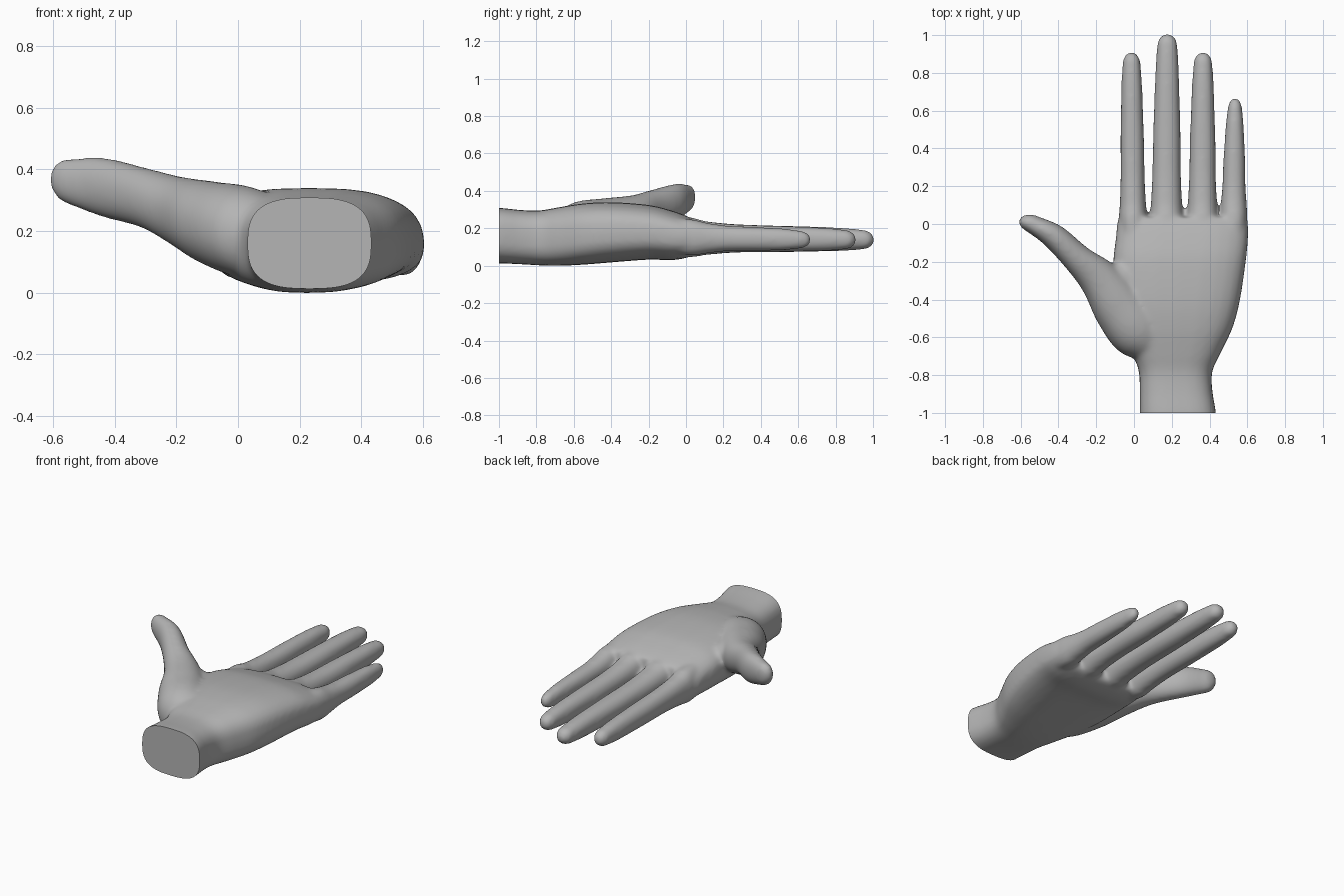
import bpy, bmesh, math
from mathutils import Vector

if "Cube" in bpy.data.objects:
    bpy.data.objects.remove(bpy.data.objects["Cube"])


def catmull(p, t):
    # smooth interpolation through section rows
    i = min(int(t), len(p) - 2)
    f = t - i
    a, b, c, d = p[max(i - 1, 0)], p[i], p[i + 1], p[min(i + 2, len(p) - 1)]
    return [0.5 * (2 * q + (r - o) * f + (2 * o - 5 * q + 4 * r - s) * f * f
                   + (3 * q - o - 3 * r + s) * f ** 3) for o, q, r, s in zip(a, b, c, d)]


def loft(bm, rows, power=2.4, side=(1, 0, 0), tip=0.0, steps=5, n=28):
    # rows: centre x, y, z, half width, half height; tip = length of rounded end
    side = Vector(side).normalized()
    secs = [catmull(rows, i / steps) for i in range((len(rows) - 1) * steps + 1)]
    if tip:
        x, y, z, w, h = secs[-1]
        d = (Vector(rows[-1][:3]) - Vector(rows[-2][:3])).normalized() * tip
        for k in range(1, 8):
            a = k / 8 * math.pi / 2
            c = Vector((x, y, z)) + d * math.sin(a)
            secs.append([*c, w * math.cos(a), h * math.cos(a)])
    rings = []
    for x, y, z, w, h in secs:
        ring = []
        for k in range(n):
            a = 2 * math.pi * k / n
            u, v = [math.copysign(abs(q) ** (2 / power), q) for q in (math.cos(a), math.sin(a))]
            ring.append(bm.verts.new(Vector((x, y, z)) + side * u * w + Vector((0, 0, v * h))))
        rings.append(ring)
    for r, s in zip(rings, rings[1:]):
        for k in range(n):
            bm.faces.new((r[k], r[(k + 1) % n], s[(k + 1) % n], s[k]))
    bm.faces.new(rings[0][::-1])
    bm.faces.new(rings[-1])


bm = bmesh.new()

# wrist and palm: y, left, right, bottom, top
palm = [(-1.10, .03, .438, .015, .312), (-1.0, .03, .434, .015, .312), (-.88, .03, .415, .01, .30),
        (-.78, .025, .415, .004, .298), (-.68, -.01, .46, .002, .315), (-.55, -.06, .522, .008, .335),
        (-.4, -.10, .562, .02, .342), (-.2, -.11, .592, .035, .327), (-.08, -.097, .604, .032, .298),
        (0, -.09, .604, .044, .27), (.035, -.08, .592, .06, .252)]
loft(bm, palm and [((a + b) / 2, y, (c + d) / 2, (b - a) / 2, (d - c) / 2) for y, a, b, c, d in palm], 2.9)

# fingers: root x, tip x, root half width, tip half width, tip y
for x0, x1, w0, w1, end in ((-.006, -.013, .077, .048, .912), (.172, .176, .092, .054, 1.008),
                            (.362, .365, .086, .050, .912), (.528, .534, .076, .039, .67)):
    small = .92 if end < .8 else 1
    last = end - .065
    rows = [(x0, -.2, .17, w0 * .6, .07), (x0, -.08, .163, w0 * .8, .1 * small),
            (x0, .03, .154, w0 * .95, .106 * small), (x0, .11, .15, w0 * .9, .09 * small)]
    for f, hh in ((.2, .076), (.45, .071), (.6, .069), (.85, .063), (1, .053)):
        k = .11 + f * (last - .11)
        w = w0 * .88 + (w1 - w0 * .88) * f + (.004 if .4 < f < .9 else 0)
        rows.append((x0 + (x1 - x0) * f, k, .15 - .008 * f, w, hh * small))
    loft(bm, rows, 2.2, tip=.065)

# thumb with its muscle at the base
loft(bm, [(.2, -.7, .165, .06, .08), (.045, -.585, .195, .148, .145), (-.08, -.435, .226, .145, .137),
          (-.19, -.285, .266, .108, .113), (-.3, -.183, .309, .079, .098), (-.43, -.06, .343, .067, .097),
          (-.54, .002, .362, .052, .076)], 2.1, side=(.72, .69, 0), tip=.07)

# web between thumb and palm
loft(bm, [(.06, -.36, .2, .12, .09), (-.04, -.3, .215, .11, .1), (-.1, -.26, .23, .07, .085)], 2,
     side=(.6, .8, 0), tip=.04)

bmesh.ops.recalc_face_normals(bm, faces=bm.faces)
mesh = bpy.data.meshes.new("hand")
bm.to_mesh(mesh)
bm.free()
hand = bpy.data.objects.new("hand", mesh)
bpy.context.collection.objects.link(hand)
bpy.context.view_layer.objects.active = hand
hand.select_set(True)

# fuse the parts into one skin and soften the joins
rem = hand.modifiers.new("fuse", 'REMESH')
rem.mode = 'VOXEL'
rem.voxel_size = .011
sm = hand.modifiers.new("soften", 'SMOOTH')
sm.factor = .5
sm.iterations = 18
for m in ("fuse", "soften"):
    bpy.ops.object.modifier_apply(modifier=m)

# flat cut at the wrist
bm = bmesh.new()
bm.from_mesh(hand.data)
cut = bmesh.ops.bisect_plane(bm, geom=bm.verts[:] + bm.edges[:] + bm.faces[:], plane_co=(0, -1, 0),
                             plane_no=(0, -1, 0), clear_outer=True)
bmesh.ops.contextual_create(bm, geom=[e for e in cut["geom_cut"] if isinstance(e, bmesh.types.BMEdge)])
low = min(v.co.z for v in bm.verts)
bmesh.ops.translate(bm, verts=bm.verts, vec=(0, 0, -low))
bmesh.ops.recalc_face_normals(bm, faces=bm.faces)
bm.to_mesh(hand.data)
bm.free()
bpy.ops.object.shade_smooth_by_angle(angle=math.radians(40))

# darker grey
grey = bpy.data.materials.new("dark_grey")
grey.diffuse_color = (.46, .46, .46, 1)
grey.use_nodes = True
grey.node_tree.nodes["Principled BSDF"].inputs["Base Color"].default_value = grey.diffuse_color
hand.data.materials.clear()
hand.data.materials.append(grey)
